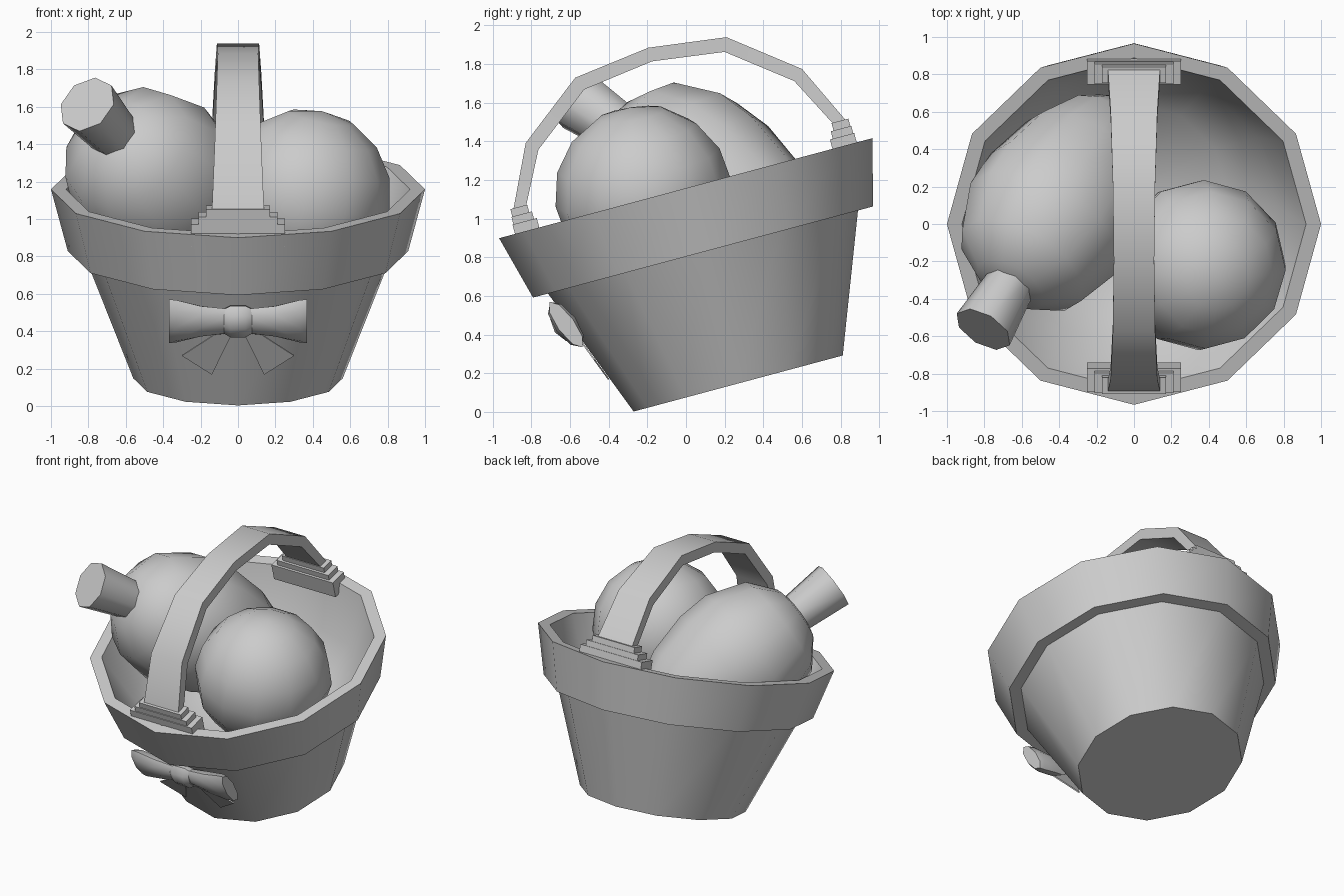
import bpy, bmesh, math
from mathutils import Matrix, Vector

if "Cube" in bpy.data.objects:
    bpy.data.objects.remove(bpy.data.objects["Cube"])

grey = bpy.data.materials.new("plain_grey")
grey.use_nodes = True
colour = (0.6, 0.6, 0.6, 1)
grey.diffuse_color = colour
grey.node_tree.nodes["Principled BSDF"].inputs["Base Color"].default_value = colour


def finish(name, bm, matrix, angle=50):
    """Turn a bmesh into a placed, smoothed object."""
    bmesh.ops.remove_doubles(bm, verts=bm.verts, dist=1e-5)
    bmesh.ops.recalc_face_normals(bm, faces=bm.faces)
    mesh = bpy.data.meshes.new(name)
    bm.transform(matrix)
    bm.to_mesh(mesh)
    bm.free()
    mesh.materials.append(grey)
    mesh.shade_smooth()
    mesh.set_sharp_from_angle(angle=math.radians(angle))
    obj = bpy.data.objects.new(name, mesh)
    bpy.context.collection.objects.link(obj)
    return obj


def loft(name, rings, matrix, angle=50):
    """Skin a list of rings, capping both ends."""
    bm = bmesh.new()
    rows = [[bm.verts.new(p) for p in ring] for ring in rings]
    n = len(rows[0])
    for a, b in zip(rows, rows[1:]):
        for i in range(n):
            j = (i + 1) % n
            bm.faces.new((a[i], a[j], b[j], b[i]))
    bm.faces.new(rows[0])
    bm.faces.new(rows[-1])
    return finish(name, bm, matrix, angle)


def lathe(name, profile, sides, matrix, angle=50):
    """Revolve (radius, height) points about z."""
    rings = []
    for r, z in profile:
        turns = [math.tau * i / sides for i in range(sides)]
        rings.append([(r * math.cos(t), r * math.sin(t), z) for t in turns])
    return loft(name, rings, matrix, angle)


def box(name, lo, hi, matrix):
    rings = [[(lo[0], lo[1], z), (hi[0], lo[1], z), (hi[0], hi[1], z), (lo[0], hi[1], z)]
             for z in (lo[2], hi[2])]
    return loft(name, rings, matrix)


# Tilted pail with a thick rim band and a hollow inside
TILT = Matrix.Rotation(math.radians(15), 4, 'X')
pail = Matrix.Translation((0, 0.27, 0.148)) @ TILT
H = 1.046
lathe("basket", [(0.56, 0), (0.83, 0.704), (0.91, 0.704), (1, H), (0.92, H),
                 (0.77, 0.7), (0.5, 0.42), (0.05, 0.36)], 12, pail)

# Arched handle: (outer y, outer z, inner y, inner z, half width)
rim = pail @ Matrix.Translation((0, 0, H))
half = [(0.897, 0.11, 0.835, 0.10, 0.14), (0.74, 0.44, 0.685, 0.39, 0.125),
        (0.405, 0.70, 0.376, 0.629, 0.113)]
arch = ([(-a, b, -c, d, w) for a, b, c, d, w in half] + [(0, 0.752, 0, 0.679, 0.108)]
        + half[::-1])
loft("handle", [[(-w, a, b), (w, a, b), (w, c, d), (-w, c, d)] for a, b, c, d, w in arch],
     rim)

# Stepped handle mounts at the front and back
for side, label in ((-1, "front"), (1, "back")):
    for i, (w, inner, outer, lo, hi) in enumerate([(0.25, 0.785, 0.915, -0.07, 0.05),
                                                   (0.21, 0.80, 0.91, 0.05, 0.09),
                                                   (0.17, 0.815, 0.905, 0.09, 0.13)]):
        y0, y1 = sorted((side * inner, side * outer))
        box(f"{label}_mount_step_{i + 1}", (-w, y0, lo), (w, y1, hi), rim)

# Round ball
R = 0.46
ball = [(R * math.sin(math.pi * k / 8), -R * math.cos(math.pi * k / 8)) for k in range(9)]
lathe("ball", ball, 12, Matrix.Translation((0.36, -0.22, 1.13))
      @ Matrix.Rotation(0.2, 4, 'Y') @ Matrix.Rotation(0.15, 4, 'X'), 60)

# Egg-shaped piece with a flared stub on its fat end
axis = Vector((0.45, 0.75, -0.5)).normalized()
egg = Matrix.Translation((-0.48, -0.02, 1.25)) @ axis.to_track_quat('Z', 'Y').to_matrix().to_4x4()
lathe("egg", [(0, -0.46), (0.2, -0.41), (0.37, -0.27), (0.46, 0), (0.45, 0.22),
              (0.375, 0.5), (0.24, 0.74), (0.12, 0.85), (0, 0.88)], 12, egg, 60)
lathe("egg_stub", [(0.165, -0.73), (0.125, -0.3)], 8, egg)

# Bow lying on the sloping front wall: local x across, y up the wall, z outwards
up = Vector((0, -0.588, 0.808))
out = Vector((0, -0.808, -0.588))
bow = Matrix.Translation((0, -0.605, 0.465)) @ Matrix((
    (1, 0, 0, 0), (0, up.y, out.y, 0), (0, up.z, out.z, 0), (0, 0, 0, 1)))


def oval(x, h, d):
    turns = [math.tau * i / 8 for i in range(8)]
    return [(x, h * math.cos(t), 0.02 + d * math.sin(t)) for t in turns]


for s, label in ((-1, "right"), (1, "left")):
    loft(f"bow_{label}_loop", [oval(s * x, h, d) for x, h, d in
                               ((0.04, 0.08, 0.04), (0.2, 0.1, 0.06),
                                (0.33, 0.14, 0.06), (0.37, 0.145, 0.045))], bow)
    tail = [(0.02, -0.06), (0.14, -0.36), (0.30, -0.235), (0.08, -0.06)]
    loft(f"bow_{label}_tail", [[(s * x, y, z) for x, y in tail] for z in (0.004, 0.012)], bow)
loft("bow_knot", [oval(x, h, d) for x, h, d in
                  ((-0.075, 0.08, 0.05), (-0.04, 0.1, 0.07), (0.04, 0.1, 0.07),
                   (0.075, 0.08, 0.05))], bow)
